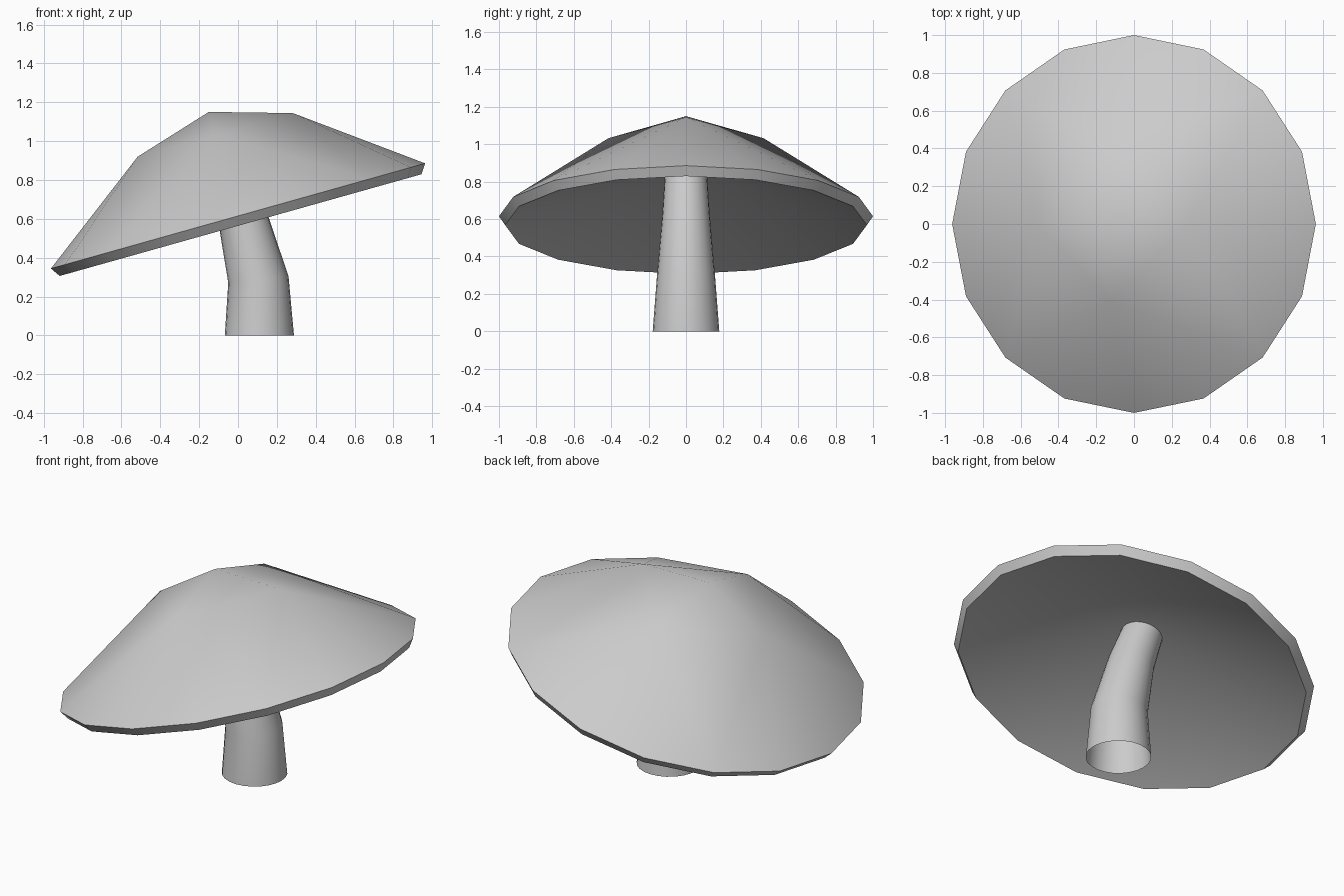
import bpy, bmesh, math
from mathutils import Matrix, Vector

if "Cube" in bpy.data.objects:
    bpy.data.objects.remove(bpy.data.objects["Cube"])


def ring(bm, mat, r, z, n):
    return [bm.verts.new(mat @ Vector((r * math.cos(2 * math.pi * i / n),
                                       r * math.sin(2 * math.pi * i / n), z)))
            for i in range(n)]


def bridge(bm, a, b):
    n = len(a)
    for i in range(n):
        j = (i + 1) % n
        bm.faces.new((a[i], a[j], b[j], b[i]))


def fan(bm, a, tip):
    for i in range(len(a)):
        bm.faces.new((a[i], a[(i + 1) % len(a)], tip))


def finish(bm, name, angle):
    bmesh.ops.recalc_face_normals(bm, faces=bm.faces)
    mesh = bpy.data.meshes.new(name)
    bm.to_mesh(mesh)
    bm.free()
    obj = bpy.data.objects.new(name, mesh)
    bpy.context.collection.objects.link(obj)
    bpy.ops.object.select_all(action='DESELECT')
    obj.select_set(True)
    bpy.context.view_layer.objects.active = obj
    bpy.ops.object.shade_smooth_by_angle(angle=math.radians(angle))
    return obj


# Cap: tilted, 16-sided rim, four-cornered crown, hollow cone underneath
N = 16
tilt = Matrix.Translation((0, 0, 0.615)) @ Matrix.Rotation(math.radians(-15.7), 4, 'Y')
bm = bmesh.new()
crown = ring(bm, tilt, 0.415, 0.433, 4)
rim = ring(bm, tilt, 1.0, 0.0, N)
lip = ring(bm, tilt, 0.967, -0.049, N)
fan(bm, crown, bm.verts.new(tilt @ Vector((0, 0, 0.556))))
for k in range(4):
    c, d = crown[k], crown[(k + 1) % 4]
    for s in range(-2, 2):
        bm.faces.new((c, rim[(4 * k + s) % N], rim[(4 * k + s + 1) % N]))
    bm.faces.new((c, rim[4 * k + 2], d))
bridge(bm, rim, lip)
fan(bm, lip, bm.verts.new(tilt @ Vector((0, 0, 0.25))))
finish(bm, "cap", 40)

# Stem: open tapered tube bending towards the middle of the cap
# (x, z, radius, lean in degrees)
path = [(0.11, 0.0, 0.178, 0), (0.105, 0.287, 0.156, -6),
        (0.02, 0.62, 0.127, -17), (-0.065, 0.85, 0.112, -18)]
bm = bmesh.new()
previous = None
for x, z, r, lean in path:
    mat = Matrix.Translation((x, 0, z)) @ Matrix.Rotation(math.radians(lean), 4, 'Y')
    current = ring(bm, mat, r, 0, 24)
    if previous:
        bridge(bm, previous, current)
    previous = current
finish(bm, "stem", 40)
